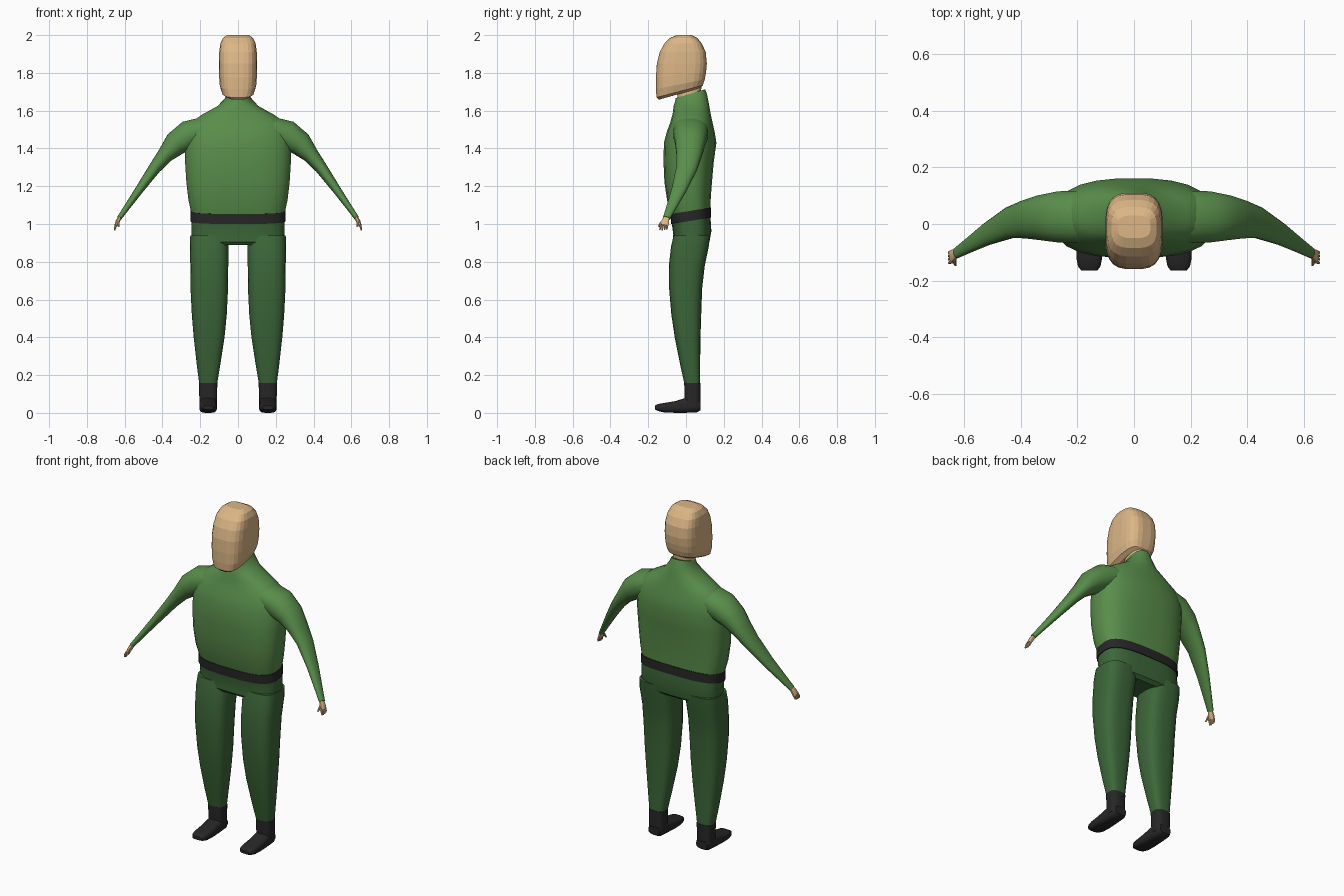
import bpy, bmesh, math
from mathutils import Vector


def material(name, rgb):
    m = bpy.data.materials.new(name)
    m.diffuse_color = (*rgb, 1)
    return m


SKIN = material("skin", (0.72, 0.47, 0.24))
SHIRT = material("shirt green", (0.10, 0.27, 0.07))
PANTS = material("dark green", (0.045, 0.135, 0.04))
BLACK = material("black", (0.02, 0.02, 0.021))


def ring(c, u, v, n=2.0, sides=24):
    """Superellipse loop around c, spanned by half-axes u and v."""
    pts = []
    for i in range(sides):
        a = 2 * math.pi * (i + 0.5) / sides
        co, si = math.cos(a), math.sin(a)
        pts.append(Vector(c) + u * math.copysign(abs(co) ** (2 / n), co)
                   + v * math.copysign(abs(si) ** (2 / n), si))
    return pts


def level(z, front, back, rx, n=2.6, tilt=0.0, x=0.0, sides=24):
    """Roughly horizontal loop given by its front and back y."""
    h = (back - front) / 2
    return ring((x, (front + back) / 2, z), Vector((rx, 0, 0)), Vector((0, h, h * tilt)), n, sides)


def tube(path, n=2.2, sides=16):
    """Loops along a path of (x, y, z, half thickness, half depth)."""
    loops = []
    for i, (x, y, z, t, w) in enumerate(path):
        a, b = path[max(i - 1, 0)], path[min(i + 1, len(path) - 1)]
        d = (Vector(b[:3]) - Vector(a[:3])).normalized()
        p = d.cross(Vector((0, 1, 0))).normalized()
        loops.append(ring((x, y, z), p * t, p.cross(d) * w, n, sides))
    return loops


def loft(name, lofts, mat, mirror=False, smooth=True):
    bm = bmesh.new()
    for loops in lofts:
        vs = [[bm.verts.new(p) for p in lp] for lp in loops]
        k = len(vs[0])
        for a, b in zip(vs, vs[1:]):
            for i in range(k):
                bm.faces.new((a[i], a[(i + 1) % k], b[(i + 1) % k], b[i]))
        bm.faces.new(vs[0][::-1])
        bm.faces.new(vs[-1])
    bmesh.ops.recalc_face_normals(bm, faces=bm.faces)
    me = bpy.data.meshes.new(name)
    bm.to_mesh(me)
    bm.free()
    me.materials.append(mat)
    ob = bpy.data.objects.new(name, me)
    bpy.context.collection.objects.link(ob)
    if smooth:
        bpy.ops.object.select_all(action='DESELECT')
        ob.select_set(True)
        bpy.context.view_layer.objects.active = ob
        bpy.ops.object.shade_smooth_by_angle(angle=math.radians(35))
    if mirror:
        ob.modifiers.new("mirror", 'MIRROR').use_mirror_merge = False
    return ob


# Head: narrow rounded block with a jaw line rising to the back
loft("head", [[
    level(1.688, -.145, .07, .060, 3.2, .28), level(1.702, -.157, .09, .085, 3.2, .26),
    level(1.740, -.160, .10, .097, 3.2, .20), level(1.790, -.160, .107, .101, 3.2, .10),
    level(1.850, -.155, .111, .102, 3.2), level(1.910, -.140, .105, .100, 3.2),
    level(1.955, -.115, .085, .094, 3.2), level(1.985, -.085, .060, .080, 3.2),
    level(2.000, -.050, .030, .058, 3.2)]], SKIN, smooth=False)
loft("neck", [[level(1.64, -.045, .075, .055, 2.4), level(1.76, -.05, .085, .055, 2.4)]], SKIN)

# Torso with sloping shoulders and a high collar
loft("torso", [[
    level(1.068, -.080, .130, .250, 3, .16), level(1.13, -.100, .132, .264, 2.9, .08),
    level(1.22, -.115, .138, .275, 2.8), level(1.33, -.120, .148, .282, 2.7),
    level(1.43, -.118, .162, .284, 2.5), level(1.49, -.102, .152, .280, 2.4),
    level(1.535, -.085, .142, .255, 2.4), level(1.580, -.072, .132, .190, 2.3),
    level(1.625, -.066, .124, .108, 2.2), level(1.665, -.060, .112, .068, 2.2, .25),
    level(1.69, -.055, .102, .056, 2.2, .3)]], SHIRT)

# Belt and hips
loft("belt", [[level(1.017, -.080, .134, .253, 3, .16),
               level(1.070, -.083, .134, .253, 3, .16)]], BLACK)
loft("hips", [[
    level(.888, -.055, .105, .215, 3), level(.905, -.070, .125, .246, 3),
    level(.955, -.068, .135, .248, 3, .08), level(1.020, -.076, .130, .248, 3, .16)]], PANTS)

# Trouser legs
loft("leg", [[
    level(.150, -.008, .075, .047, 3, x=.158), level(.250, -.030, .075, .062, 3, x=.156),
    level(.400, -.060, .077, .082, 3, x=.153), level(.520, -.078, .081, .093, 3, x=.152),
    level(.660, -.090, .086, .100, 3, x=.152), level(.780, -.091, .100, .101, 3, x=.152),
    level(.880, -.080, .121, .103, 3, x=.153), level(.940, -.066, .128, .100, 3, x=.153)]],
    PANTS, mirror=True)


# Boots: ankle shaft and a foot pointing forward
def foot(y, low, high, hx):
    return ring((.158, y, (low + high) / 2), Vector((hx, 0, 0)), Vector((0, 0, (high - low) / 2)), 3.2, 16)


loft("boot", [
    [level(.03, -.005, .077, .046, 3, x=.158), level(.158, -.010, .077, .049, 3, x=.158)],
    [foot(.078, .015, .06, .036), foot(.06, .003, .08, .043), foot(.0, .0, .08, .046),
     foot(-.06, .0, .062, .047), foot(-.12, .003, .052, .046), foot(-.15, .010, .047, .040),
     foot(-.165, .018, .038, .028)]], BLACK, mirror=True)

# Arms sweep down, out and forward, tapering to the wrist
loft("arm", [tube([
    (.17, .025, 1.500, .070, .095), (.26, .025, 1.470, .080, .092),
    (.33, .022, 1.425, .066, .080), (.385, .016, 1.365, .044, .068),
    (.44, .004, 1.297, .033, .056), (.52, -.036, 1.185, .023, .040),
    (.58, -.073, 1.100, .017, .028), (.628, -.103, 1.032, .013, .019)])], SHIRT, mirror=True)

# Hands: palm, four fingers and a thumb
hand = [tube([(.624, -.101, 1.037, .010, .015), (.636, -.109, 1.015, .012, .021),
              (.646, -.115, .993, .009, .023)], sides=8)]
for i in range(4):
    y = -.134 + .012 * i
    hand.append(tube([(.643, y, .999, .006, .006), (.651, y - .002, .982, .006, .005),
                      (.653, y - .004, .966 + .003 * abs(i - 1), .004, .004)], sides=8))
hand.append(tube([(.634, -.120, 1.018, .007, .007), (.633, -.136, 1.002, .006, .006),
                  (.630, -.146, .986, .004, .004)], sides=8))
loft("hand", hand, SKIN, mirror=True)
